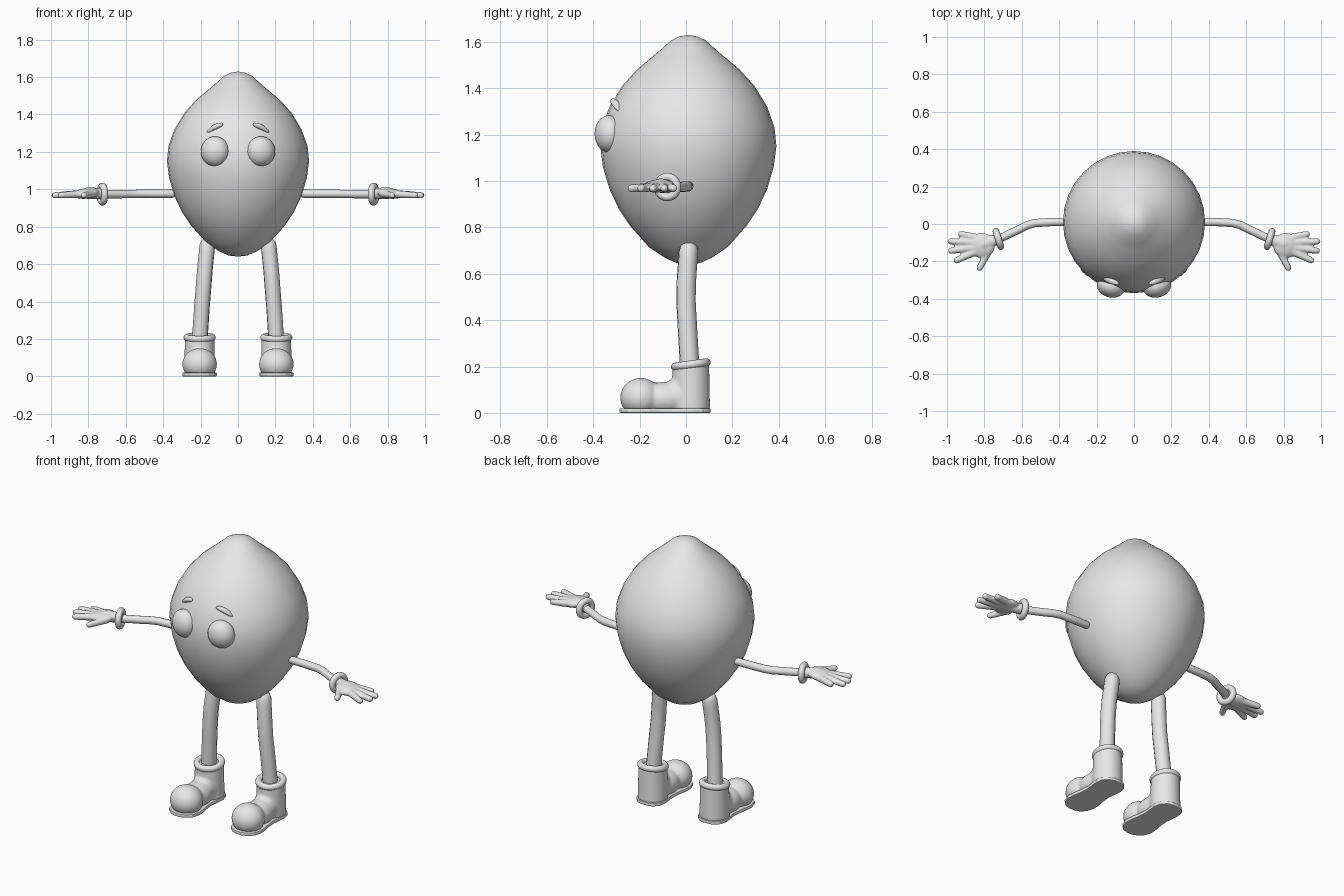
import bpy, bmesh, math
from mathutils import Matrix, Vector, Euler

if "Cube" in bpy.data.objects:
    bpy.data.objects.remove(bpy.data.objects["Cube"])

GREY = (0.8, 0.8, 0.8, 1)
grey = bpy.data.materials.new("plain grey")
grey.use_nodes = True
grey.diffuse_color = GREY
grey.node_tree.nodes["Principled BSDF"].inputs["Base Color"].default_value = GREY


def finish(name, data, mirror=True, remesh=0):
    """Link the part, fuse it if asked, and repeat it on the other side."""
    obj = bpy.data.objects.new(name, data)
    bpy.context.collection.objects.link(obj)
    data.materials.append(grey)
    if remesh:
        fuse = obj.modifiers.new("Fuse", "REMESH")
        fuse.mode = "VOXEL"
        fuse.voxel_size = remesh
        fuse.use_smooth_shade = True
        soften = obj.modifiers.new("Soften", "SMOOTH")
        soften.factor = 0.5
        soften.iterations = 5
    if mirror:
        obj.modifiers.new("Mirror", "MIRROR").use_mirror_merge = False
    return obj


def to_mesh(name, bm, smooth=True, **options):
    bmesh.ops.recalc_face_normals(bm, faces=bm.faces)
    for face in bm.faces:
        face.smooth = smooth
    mesh = bpy.data.meshes.new(name)
    bm.to_mesh(mesh)
    bm.free()
    return finish(name, mesh, **options)


def ellipsoid(bm, centre, radii, turn=(0, 0, 0), floor=None):
    matrix = Matrix.LocRotScale(Vector(centre), Euler(turn), Vector(radii))
    made = bmesh.ops.create_uvsphere(bm, u_segments=24, v_segments=16, radius=1, matrix=matrix)
    if floor is not None:
        for v in made["verts"]:
            v.co.z = max(v.co.z, floor)


def limb(bm, start, end, r1, r2):
    """Tapered rod with round ends."""
    a, b = Vector(start), Vector(end)
    turn = (b - a).to_track_quat("Z", "Y").to_matrix().to_4x4()
    bmesh.ops.create_cone(bm, cap_ends=True, segments=16, radius1=r1, radius2=r2,
                          depth=(b - a).length, matrix=Matrix.Translation((a + b) / 2) @ turn)
    ellipsoid(bm, a, (r1,) * 3)
    ellipsoid(bm, b, (r2,) * 3)


def tube(name, points, radius):
    """Bent tube whose first end is rounded."""
    curve = bpy.data.curves.new(name, "CURVE")
    curve.dimensions = "3D"
    curve.bevel_depth = radius
    curve.bevel_resolution = 4
    curve.use_fill_caps = True
    first, second = Vector(points[0]), Vector(points[1])
    along = (second - first).normalized()
    rounded = [(first + along * radius * (1 - math.cos(t)), math.sin(t))
               for t in (0.25, 0.6, 1.0, math.pi / 2)]
    path = rounded + [(Vector(p), 1) for p in points[1:]]
    spline = curve.splines.new("POLY")
    spline.points.add(len(path) - 1)
    for point, (co, scale) in zip(spline.points, path):
        point.co = (*co, 1)
        point.radius = scale
    spline.use_smooth = True
    return finish(name, curve)


def ring(name, centre, axis, major, minor):
    """Padded cuff: a small circle spun around its axis."""
    bm = bmesh.new()
    circle = bmesh.ops.create_circle(bm, segments=14, radius=minor,
                                     matrix=Matrix.Translation((major, 0, 0)) @ Matrix.Rotation(math.pi / 2, 4, "X"))
    bmesh.ops.spin(bm, geom=circle["verts"] + bm.edges[:], cent=(0, 0, 0), axis=(0, 0, 1),
                   angle=math.tau, steps=32, use_merge=True)
    bmesh.ops.remove_doubles(bm, verts=bm.verts, dist=1e-5)
    turn = Vector(axis).to_track_quat("Z", "Y").to_matrix().to_4x4()
    bm.transform(Matrix.Translation(centre) @ turn)
    return to_mesh(name, bm)


# Body: pointed egg turned around the vertical axis
profile = [(0, .64), (.05, .646), (.1, .668), (.17, .715), (.25, .805), (.3, .88),
           (.34, .965), (.368, 1.06), (.38, 1.15), (.372, 1.23), (.34, 1.32),
           (.285, 1.41), (.22, 1.482), (.155, 1.536), (.115, 1.57), (.075, 1.606), (.04, 1.623), (0, 1.63)]
bm = bmesh.new()
verts = [bm.verts.new((r, 0, z)) for r, z in profile]
edges = [bm.edges.new(pair) for pair in zip(verts, verts[1:])]
bmesh.ops.spin(bm, geom=verts + edges, cent=(0, 0, 0), axis=(0, 0, 1),
               angle=math.tau, steps=32, use_merge=True)
bmesh.ops.remove_doubles(bm, verts=bm.verts, dist=1e-4)
bm.transform(Matrix.Translation((0, .01, 0)))
to_mesh("body", bm, mirror=False)

# Eyes and slanted brows
bm = bmesh.new()
ellipsoid(bm, (.123, -.333, 1.203), (.077, .06, .08), (0, 0, .25))
to_mesh("eyes", bm)
bm = bmesh.new()
ellipsoid(bm, (.123, -.304, 1.333), (.052, .016, .014), (.3, .45, .38))
for v in bm.verts:
    v.co.z -= 4 * (v.co.x - .123) ** 2
to_mesh("brows", bm)

# Arms, wrist cuffs and hands
tube("arms", [(.33, .012, .976), (.45, .01, .976), (.53, .005, .976), (.57, -.006, .975),
              (.63, -.036, .974), (.74, -.088, .974)], .022)
ring("wrist_cuffs", (.725, -.08, .974), (.95, -.3, 0), .043, .018)
bm = bmesh.new()
ellipsoid(bm, (.812, -.115, .978), (.07, .068, .028), (0, .12, -.3))
limb(bm, (.73, -.082, .976), (.8, -.108, .98), .03, .032)
for root, tip in [((.83, -.075), (.925, -.054)), ((.85, -.1), (.98, -.093)),
                  ((.85, -.125), (.978, -.143)), ((.84, -.145), (.948, -.194)),
                  ((.775, -.14), (.825, -.235))]:
    limb(bm, (*root, .975), (*tip, .968), .021, .017)
to_mesh("hands", bm, remesh=.006)

# Legs
tube("legs", [(.16, .014, .74), (.168, .008, .66), (.178, .001, .56), (.184, 0, .48),
              (.193, .006, .37), (.204, .016, .2)], .042)

# Boots: toe bulb, instep and shaft fused together
bm = bmesh.new()
ellipsoid(bm, (.205, -.195, .065), (.093, .089, .086), floor=.012)
ellipsoid(bm, (.205, -.09, .06), (.078, .11, .074), floor=.012)
ellipsoid(bm, (.205, -.03, .07), (.072, .075, .085), floor=.012)
bmesh.ops.create_cone(bm, cap_ends=True, segments=32, radius1=.083, radius2=.079, depth=.2,
                      matrix=Matrix.Translation((.205, .021, .112)))
to_mesh("boots", bm, remesh=.008)
ring("boot_cuffs", (.205, .021, .208), (0, -.14, 1), .068, .018)

# Soles: waisted outline with a rounded rim
half = [(.018, -.287), (.05, -.276), (.078, -.25), (.092, -.205), (.09, -.16), (.08, -.11),
        (.076, -.06), (.082, -.01), (.086, .03), (.077, .07), (.05, .098), (.018, .106)]
outline = half + [(-x, y) for x, y in reversed(half)]
bm = bmesh.new()
face = bm.faces.new([bm.verts.new((.205 + x, y, 0)) for x, y in outline])
up = bmesh.ops.extrude_face_region(bm, geom=[face])
bmesh.ops.translate(bm, vec=(0, 0, .02), verts=[g for g in up["geom"] if isinstance(g, bmesh.types.BMVert)])
soles = to_mesh("soles", bm, smooth=False)
rim = soles.modifiers.new("Rim", "BEVEL")
rim.width = .005
rim.segments = 2
